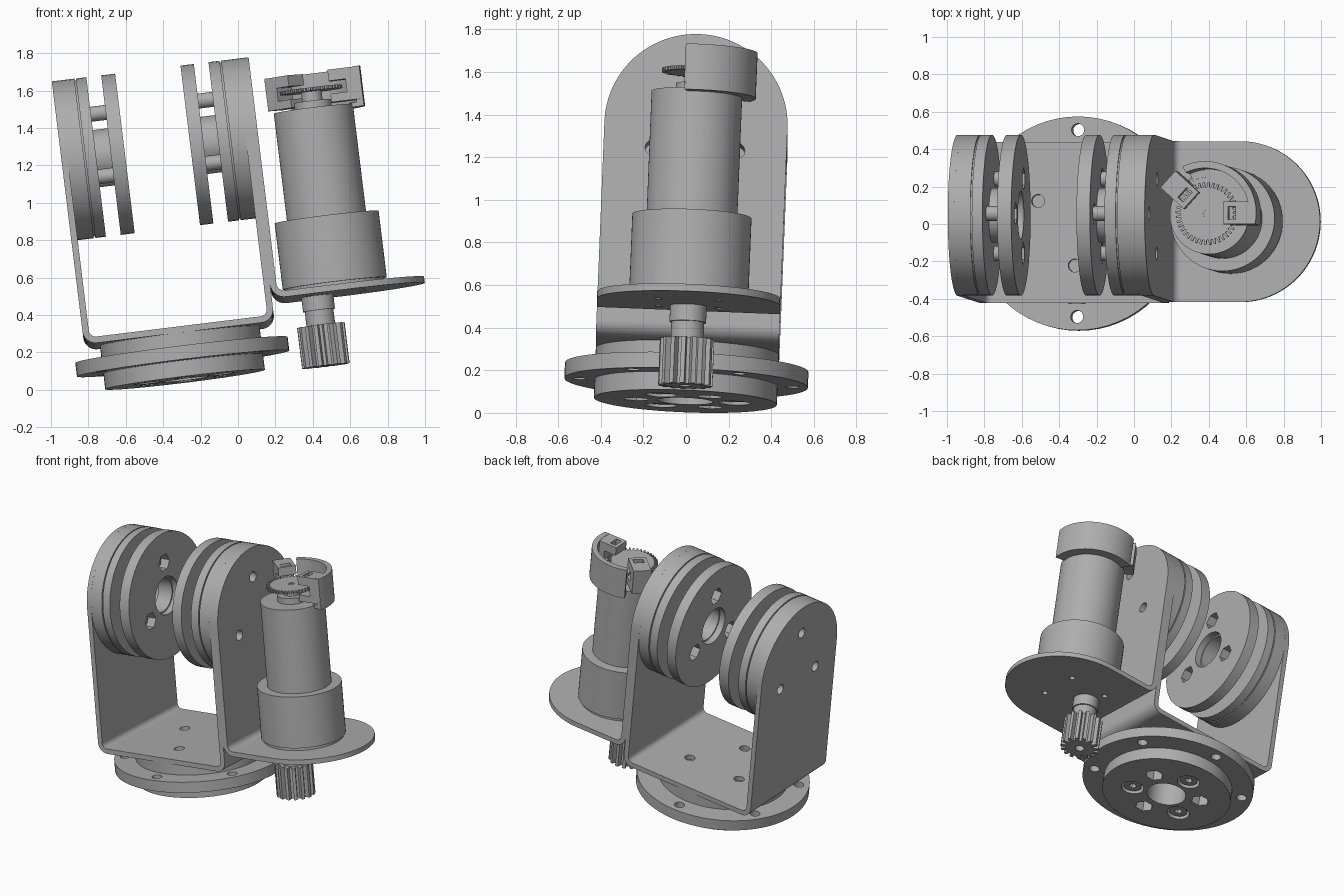
import bpy, bmesh
from math import radians, cos, sin, pi
from mathutils import Matrix, Vector

cube = bpy.data.objects.get("Cube")
if cube:
    bpy.data.objects.remove(cube, do_unlink=True)

GREY = (0.42, 0.42, 0.42, 1)
metal = bpy.data.materials.new("plain grey")
metal.use_nodes = True
metal.diffuse_color = GREY
metal.node_tree.nodes["Principled BSDF"].inputs["Base Color"].default_value = GREY

# The whole assembly leans slightly
TILT = (Matrix.Translation((-0.283, -0.003, 0.055))
        @ Matrix.Rotation(radians(-7), 4, 'Y') @ Matrix.Rotation(radians(-2.3), 4, 'X'))


def frame(u, v, w):
    return Matrix((u, v, w)).transposed().to_4x4()


X, Y, Z = Vector((1, 0, 0)), Vector((0, 1, 0)), Vector((0, 0, 1))
ALONG_Z = frame(X, Y, Z)      # outline in x, y
ALONG_X = frame(Y, Z, X)      # outline in y, z
ALONG_Y = frame(X, Z, -Y)     # outline in x, z


def arc(r, a0, a1, c=(0, 0), n=24):
    angles = [radians(a0 + (a1 - a0) * i / n) for i in range(n + 1)]
    return [(c[0] + r * cos(a), c[1] + r * sin(a)) for a in angles]


def circle(r, c=(0, 0), n=64):
    return arc(r, 0, 360, c, n)[:-1]


def band(r0, r1, a0, a1, c=(0, 0)):
    return arc(r1, a0, a1, c) + arc(r0, a1, a0, c)


def rect(x0, x1, y0, y1):
    return [(x0, y0), (x1, y0), (x1, y1), (x0, y1)]


def around(r, dist, count, start, c=(0, 0), n=24):
    """A ring of equal holes."""
    spots = [radians(start + 360 * i / count) for i in range(count)]
    return [circle(r, (c[0] + dist * cos(a), c[1] + dist * sin(a)), n) for a in spots]


def gear(r0, r1, teeth):
    pts = []
    for i in range(teeth):
        for f, r in ((0, r0), (0.4, r0), (0.5, r1), (0.9, r1)):
            a = 2 * pi * (i + f) / teeth
            pts.append((r * cos(a), r * sin(a)))
    return pts


def plate(name, loops, lo, hi, place=ALONG_Z):
    """Extrude an outline with holes from lo to hi along the third axis."""
    curve = bpy.data.curves.new(name, 'CURVE')
    curve.dimensions, curve.fill_mode = '2D', 'BOTH'
    curve.extrude = (hi - lo) / 2
    for loop in loops:
        spline = curve.splines.new('POLY')
        spline.points.add(len(loop) - 1)
        for p, (u, v) in zip(spline.points, loop):
            p.co = (u, v, 0, 1)
        spline.use_cyclic_u = True
    temp = bpy.data.objects.new(name + "_outline", curve)
    bpy.context.scene.collection.objects.link(temp)
    bpy.context.view_layer.update()
    mesh = bpy.data.meshes.new_from_object(temp.evaluated_get(bpy.context.evaluated_depsgraph_get()))
    bpy.data.objects.remove(temp, do_unlink=True)
    bpy.data.curves.remove(curve)
    bm = bmesh.new()
    bm.from_mesh(mesh)
    bmesh.ops.remove_doubles(bm, verts=bm.verts, dist=1e-5)
    bmesh.ops.recalc_face_normals(bm, faces=bm.faces)
    bm.to_mesh(mesh)
    bm.free()
    mesh.materials.clear()
    mesh.materials.append(metal)
    obj = bpy.data.objects.new(name, mesh)
    bpy.context.scene.collection.objects.link(obj)
    obj.matrix_world = TILT @ place @ Matrix.Translation((0, 0, (lo + hi) / 2))
    bpy.ops.object.select_all(action='DESELECT')
    obj.select_set(True)
    bpy.context.view_layer.objects.active = obj
    bpy.ops.object.shade_smooth_by_angle(angle=radians(30))
    return obj


R = 0.43          # radius shared by discs and bracket arms
BORE = 0.13       # central bore
PIN = 0.23        # distance of screws from each centre
HUB = 1.24        # height of the wheel axis

# Turntable base
base_bolts = around(0.075, PIN, 3, 90)
plate("base_disc", [circle(R), circle(BORE)] + base_bolts + around(0.06, PIN, 3, 30, n=6), 0, 0.09)
for i, spot in enumerate((90, 210, 330)):
    c = (PIN * cos(radians(spot)), PIN * sin(radians(spot)))
    plate(f"base_bolt_{i}", [circle(0.06, c, 32), circle(0.025, c, 6)], 0.012, 0.09)
plate("base_flange", [circle(0.572), circle(BORE)] + around(0.034, 0.5, 6, 30), 0.086, 0.16)
plate("base_top_disc", [circle(R), circle(BORE)], 0.16, 0.236)

# U-shaped bracket
OUT, T, BEND = 0.513, 0.034, 0.07
LOW = 0.235
plate("bracket_floor", [rect(BEND - OUT, OUT - BEND, -R, R)] + around(0.035, PIN, 3, 30), LOW, LOW + T)


def arm(bottom):
    return [arc(R, 0, 180, (0, HUB), 48) + [(-R, bottom), (R, bottom)]] + \
        around(0.035, PIN, 3, 90, (0, HUB))


for side, s in (("right", -1), ("left", 1)):
    lo, hi = sorted((s * OUT, s * (OUT - T)))
    plate(f"bracket_{side}_arm", arm(LOW + BEND), lo, hi, ALONG_X)
    a = 270 if s > 0 else 180
    plate(f"bracket_{side}_bend",
          [band(BEND - T, BEND, a, a + 90, (s * (OUT - BEND), LOW + BEND))], -R, R, ALONG_Y)


# Wheels on both arms
def wheel(side, cuts):
    """cuts: positions along x from the arm inwards."""
    c = (0, HUB)

    def part(name, loops, a, b):
        plate(f"{side}_{name}", loops, min(a, b), max(a, b), ALONG_X)

    arm_face, seam, inner, gap, face = cuts
    step = 0.004 if inner > seam else -0.004
    part("wheel_outer_disc", [circle(R, c)] + around(0.035, PIN, 3, 90, c), arm_face, seam - step)
    part("wheel_seam", [circle(R - 0.01, c)], seam - step, seam + step)
    part("wheel_inner_disc", [circle(R, c), circle(BORE, c)], seam + step, inner)
    part("wheel_tube", [circle(BORE + 0.015, c), circle(BORE - 0.01, c)], inner, gap + (face - gap) * 0.4)
    part("wheel_cap", [circle(R, c), circle(BORE, c)] + around(0.06, PIN, 3, 90, c, 6), gap, face)
    for i, pin in enumerate(around(0.04, PIN, 3, 90, c)):
        part(f"wheel_pin_{i}", [pin], inner, gap + (face - gap) * 0.3)


wheel("right", (-0.479, -0.388, -0.327, -0.247, -0.172))
wheel("left", (0.479, 0.395, 0.331, 0.252, 0.18))

# Motor bracket: a leg on the left arm, a bend and a round-ended shelf
SHELF, M, MX = 0.357, 0.857, 0.905
plate("motor_bracket_leg", arm(SHELF + 0.075), OUT, OUT + T, ALONG_X)
corner = (OUT + 0.075, SHELF + 0.075)
plate("motor_bracket_bend", [band(0.075 - T, 0.075, 180, 270, corner)], -R, R, ALONG_Y)
plate("motor_shelf", [arc(R, -90, 90, (MX, 0), 48) + [(corner[0], R), (corner[0], -R)]]
      + around(0.018, 0.2, 4, 45, (M, 0)), SHELF, SHELF + T)

# Gear motor
axis = ALONG_Z @ Matrix.Translation((M, 0, 0))
plate("gearbox_foot", [circle(0.265)], SHELF + T, 0.412, axis)
plate("gearbox", [circle(0.28)], 0.412, 0.77, axis)
plate("motor_body", [circle(0.213)], 0.77, 1.354, axis)
plate("motor_neck", [circle(0.1)], 1.354, 1.395, axis)
plate("motor_rear_shaft", [circle(0.055)], 1.395, 1.46, axis)
plate("encoder_wheel", [gear(0.142, 0.168, 40), circle(0.02, n=24)], 1.446, 1.464, axis)

# Output shaft and pinion, set off from the motor axis
drive = ALONG_Z @ Matrix.Translation((0.756, 0, 0))
plate("shaft_collar", [circle(0.086)], 0.28, SHELF, drive)
plate("output_shaft", [circle(0.077)], 0.19, 0.28, drive)
plate("pinion", [gear(0.095, 0.128, 15), circle(0.03, n=24)], -0.02, 0.2, drive)

# Encoder housing with two forked sensors
plate("encoder_housing", [band(0.24, 0.277, -12, 116)], 1.336, 1.552, axis)
plate("encoder_housing_floor", [band(0.2, 0.25, -12, 116)], 1.336, 1.36, axis)
for name, turn in (("side", 0), ("back", 138)):
    spin = axis @ Matrix.Rotation(radians(turn), 4, 'Z')
    plate(f"{name}_sensor_top", [rect(0.1, 0.27, -0.06, 0.06),
                                 rect(0.125, 0.165, -0.035, 0.035)], 1.49, 1.55, spin)
    plate(f"{name}_sensor_bottom", [rect(0.1, 0.27, -0.06, 0.06)], 1.375, 1.42, spin)
    plate(f"{name}_sensor_back", [rect(0.19, 0.27, -0.06, 0.06)], 1.42, 1.49, spin)
